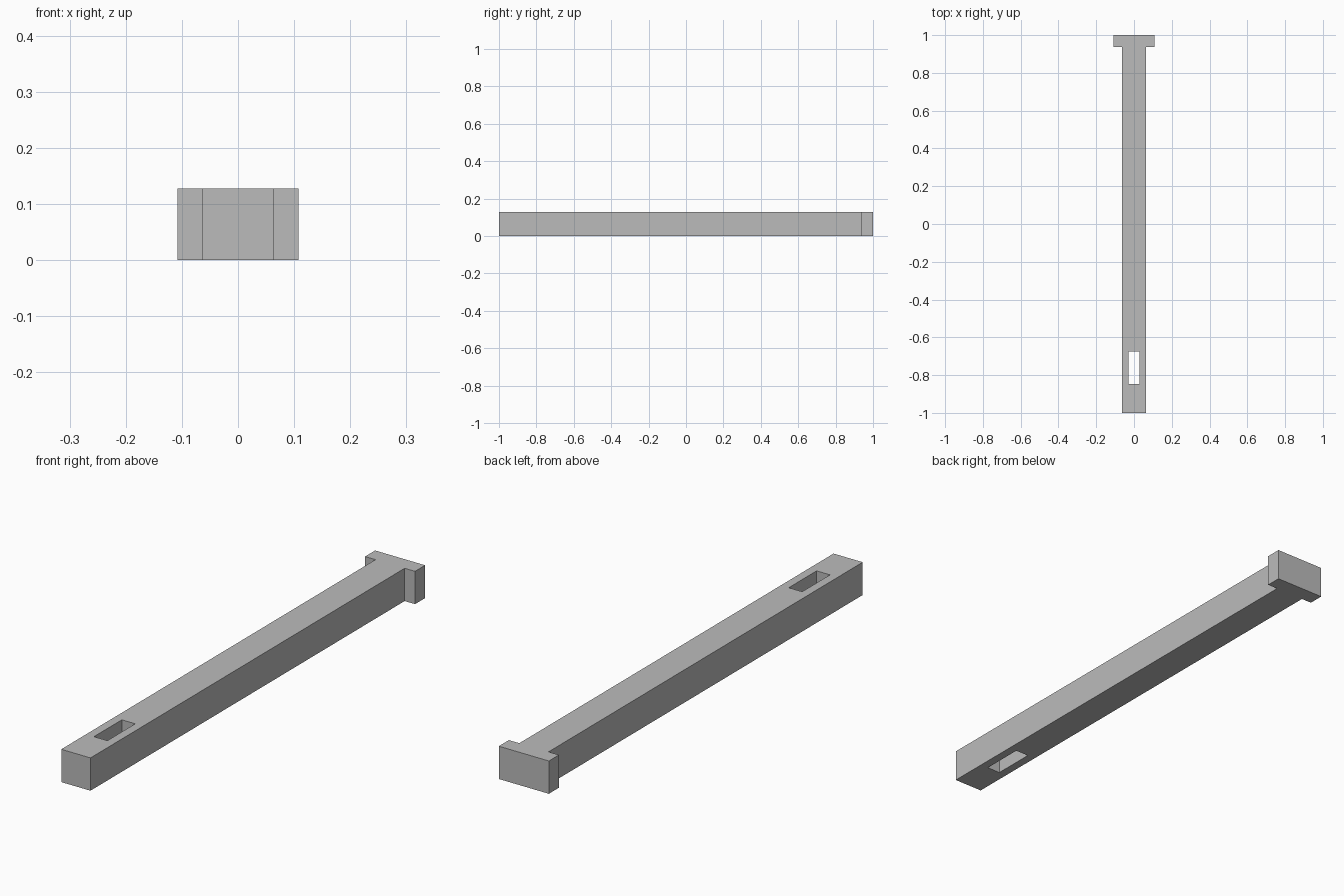
import bpy
import bmesh

cube = bpy.data.objects.get("Cube")
if cube:
    bpy.data.objects.remove(cube, do_unlink=True)

HEIGHT = 0.128
BAR, HEAD = 0.063, 0.108        # half widths
FRONT, SHOULDER, BACK = -1.0, 0.938, 1.0

grey = bpy.data.materials.new("plain grey")
grey.use_nodes = True
colour = (0.5, 0.5, 0.5, 1)
grey.diffuse_color = colour
grey.node_tree.nodes["Principled BSDF"].inputs["Base Color"].default_value = colour


def prism(name, outline, bottom, top):
    """Extrude a flat outline upward into a solid."""
    bm = bmesh.new()
    base = bm.faces.new([bm.verts.new((x, y, bottom)) for x, y in outline])
    sides = bmesh.ops.extrude_face_region(bm, geom=[base])["geom"]
    raised = [v for v in sides if isinstance(v, bmesh.types.BMVert)]
    bmesh.ops.translate(bm, vec=(0, 0, top - bottom), verts=raised)
    bmesh.ops.recalc_face_normals(bm, faces=bm.faces)
    mesh = bpy.data.meshes.new(name)
    bm.to_mesh(mesh)
    bm.free()
    mesh.materials.append(grey)
    obj = bpy.data.objects.new(name, mesh)
    bpy.context.collection.objects.link(obj)
    return obj


# T-headed bar: right half of the outline, mirrored to the left
half = [(BAR, FRONT), (BAR, SHOULDER), (HEAD, SHOULDER), (HEAD, BACK)]
outline = half + [(-x, y) for x, y in reversed(half)]
pin = prism("t_headed_pin", outline, 0, HEIGHT)

# Slot right through the bar near its front end
w, y0, y1 = 0.029, -0.847, -0.675
cutter = prism("slot_cutter", [(-w, y0), (w, y0), (w, y1), (-w, y1)],
               -0.1, HEIGHT + 0.1)
cutter.hide_render = True
cutter.hide_viewport = False

slot = pin.modifiers.new("slot", "BOOLEAN")
slot.operation = "DIFFERENCE"
slot.solver = "EXACT"
slot.object = cutter

bpy.context.view_layer.objects.active = pin
bpy.ops.object.modifier_apply(modifier=slot.name)
bpy.data.objects.remove(cutter, do_unlink=True)
